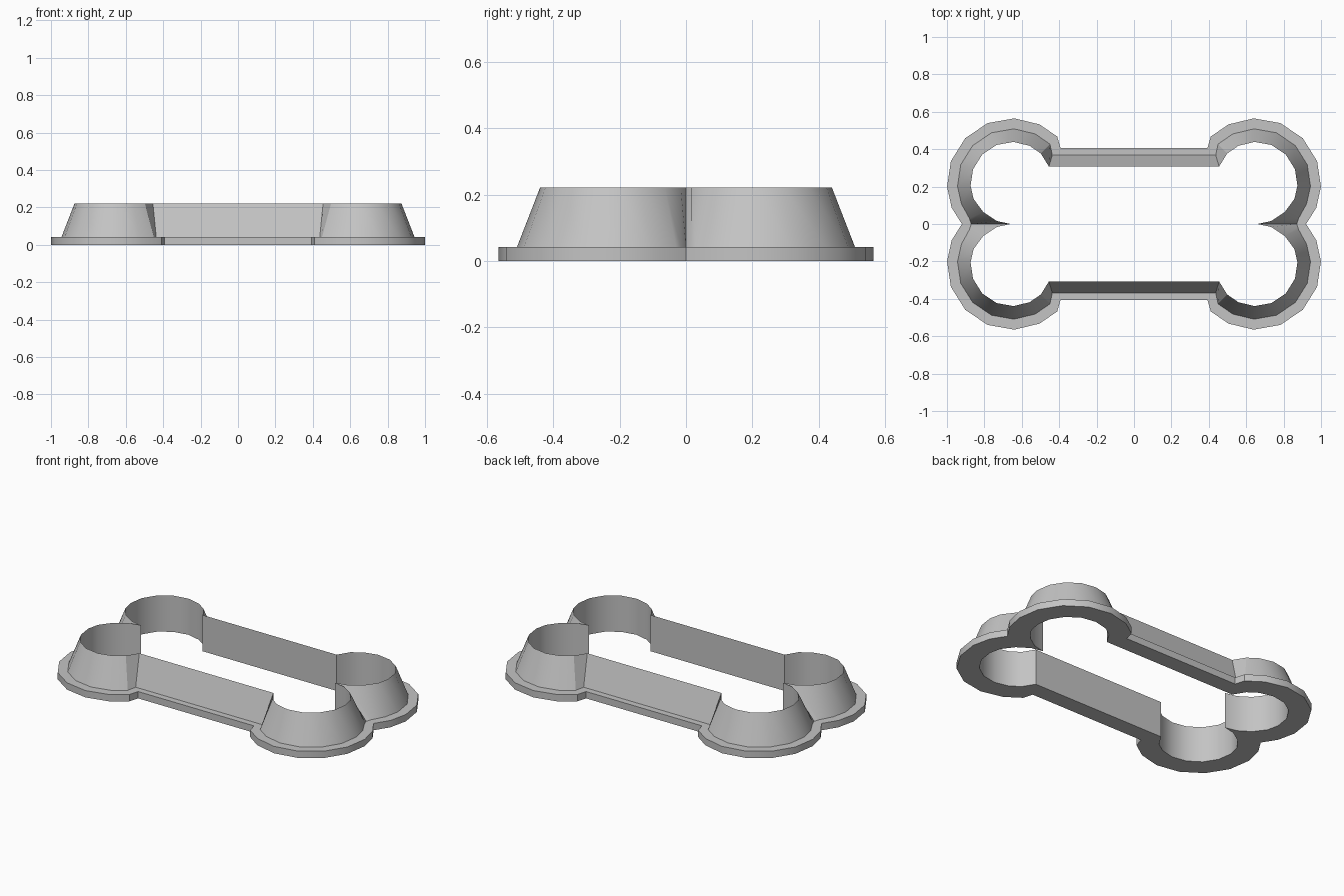
import bpy, bmesh, math

cube = bpy.data.objects.get("Cube")
if cube:
    bpy.data.objects.remove(cube, do_unlink=True)

# Material
grey = bpy.data.materials.new("plain_grey")
grey.use_nodes = True
colour = (0.55, 0.55, 0.55, 1)
grey.diffuse_color = colour
grey.node_tree.nodes["Principled BSDF"].inputs["Base Color"].default_value = colour

FLANGE_Z, TOP_Z = 0.042, 0.222
CENTRE = (0.652, 0.217)


def lobe(radius, degrees):
    a = math.radians(degrees)
    return (CENTRE[0] + radius * math.cos(a), CENTRE[1] + radius * math.sin(a))


# One quarter of the bone outline: (cutting edge, wall foot, flange rim)
quarter = [((0.455, 0.307), (0.437, 0.368), (0.393, 0.407))]
for angle in (134, 115, 92, 68, 44, 20, -3, -22):
    quarter.append((lobe(0.222, angle), lobe(0.292, angle), lobe(0.348, angle)))
# Narrow spike between the two lobes
notch = (0.92, 0)
quarter.append((lobe(0.217, -45), (0.88, 0.03), notch))
quarter.append((lobe(0.217, -68), (0.875, 0.015), notch))
quarter.append(((0.66, 0), (0.87, 0), notch))


def flip(column, sx, sy):
    return tuple((x * sx, y * sy) for x, y in column)


# Mirror to a full half, then turn it round for the other end
half = quarter + [flip(c, 1, -1) for c in reversed(quarter[:-1])]
outline = half + [flip(c, -1, -1) for c in half]

# Each outline point becomes a closed cross-section
bm = bmesh.new()
sections = []
for edge, foot, rim in outline:
    points = [(*edge, 0), (*rim, 0), (*rim, FLANGE_Z), (*foot, FLANGE_Z), (*edge, TOP_Z)]
    sections.append([bm.verts.new(p) for p in points])
for i, a in enumerate(sections):
    b = sections[(i + 1) % len(sections)]
    for j in range(len(a)):
        k = (j + 1) % len(a)
        bm.faces.new((a[j], b[j], b[k], a[k]))
bmesh.ops.remove_doubles(bm, verts=bm.verts, dist=0.0001)
bmesh.ops.recalc_face_normals(bm, faces=bm.faces)

mesh = bpy.data.meshes.new("bone_cutter")
bm.to_mesh(mesh)
bm.free()
mesh.materials.append(grey)
cutter = bpy.data.objects.new("bone_cutter", mesh)
bpy.context.collection.objects.link(cutter)
bpy.ops.object.select_all(action="DESELECT")
cutter.select_set(True)
bpy.context.view_layer.objects.active = cutter
bpy.ops.object.shade_smooth_by_angle(angle=math.radians(30))
